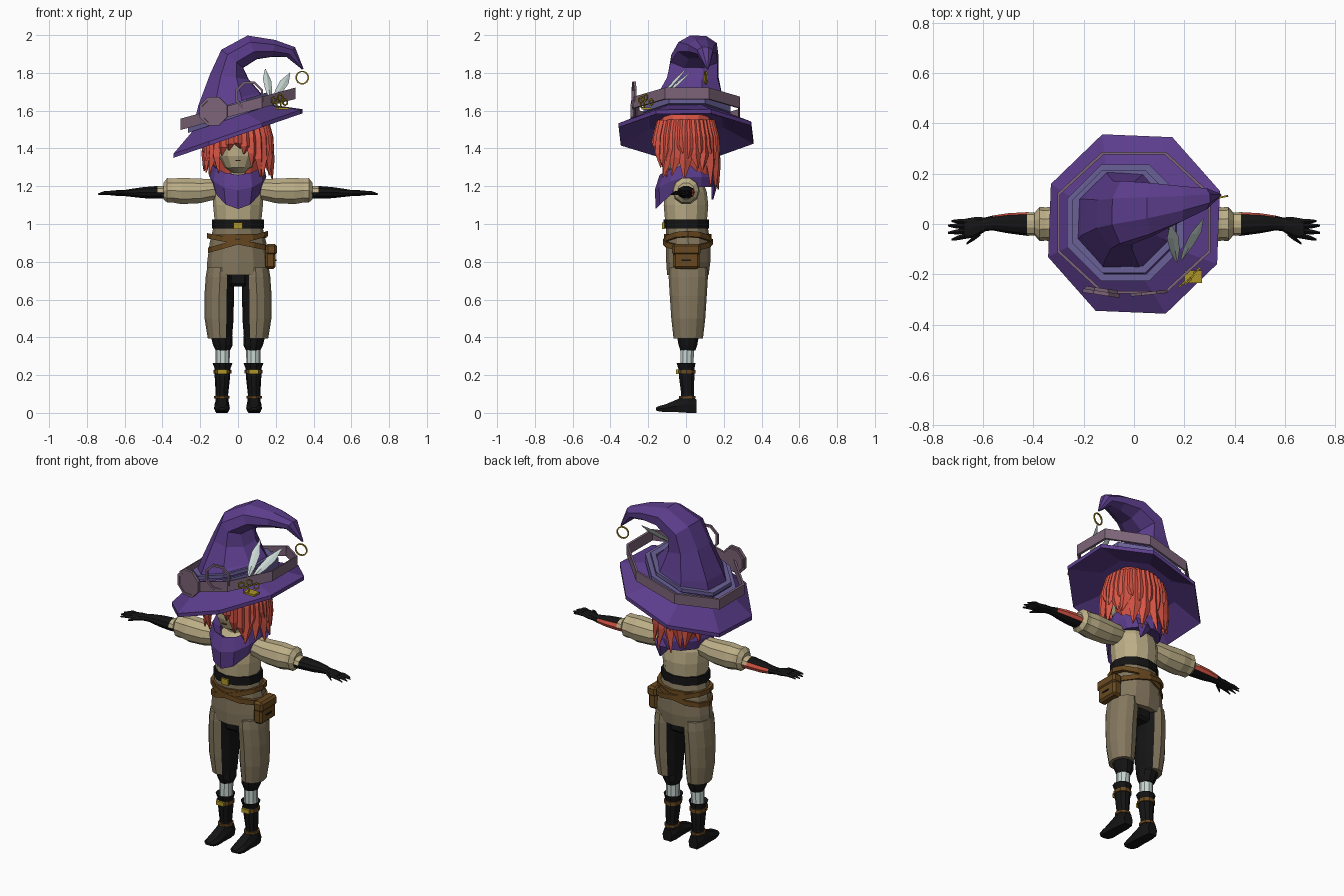
import bpy, bmesh, math, random
from mathutils import Vector as V

random.seed(4)
COL = {"purple": (.107, .047, .263), "lavender": (.14, .115, .305), "mauve": (.2, .127, .188),
       "red": (.68, .09, .06), "cream": (.5, .42, .24), "tan": (.23, .185, .112),
       "black": (.007, .007, .007), "brown": (.14, .066, .014), "gold": (.42, .3, .02),
       "white": (.58, .68, .65)}
MATS = {}
for key, c in COL.items():
    MATS[key] = bpy.data.materials.new(key)
    MATS[key].diffuse_color = (*c, 1)


def finish(name, bm, mats, pick=None):
    """Turn a bmesh into a flat shaded object; pick(face) chooses the slot."""
    bmesh.ops.recalc_face_normals(bm, faces=bm.faces)
    if pick:
        for f in bm.faces:
            f.material_index = pick(f)
    me = bpy.data.meshes.new(name)
    bm.to_mesh(me)
    bm.free()
    for m in mats.split():
        me.materials.append(MATS[m])
    ob = bpy.data.objects.new(name, me)
    bpy.context.collection.objects.link(ob)
    return ob


def loft(name, rings, mats, closed=False, pick=None, s=1):
    bm = bmesh.new()
    vs = [[bm.verts.new((p[0] * s, p[1], p[2])) for p in r] for r in rings]
    pairs = list(zip(vs, vs[1:])) + ([(vs[-1], vs[0])] if closed else [])
    for a, b in pairs:
        for i in range(len(a)):
            j = (i + 1) % len(a)
            bm.faces.new((a[i], a[j], b[j], b[i]))
    if not closed:
        bm.faces.new(vs[0])
        bm.faces.new(vs[-1])
    return finish(name, bm, mats, pick)


def ring(c, u, v, n, off=0):
    c, u, v = V(c), V(u), V(v)
    return [c + u * math.cos(2 * math.pi * (i + off) / n) + v * math.sin(2 * math.pi * (i + off) / n)
            for i in range(n)]


def stack(name, rows, mats, n=10, **kw):
    """Rows of (centre x, centre y, z, radius x, radius y)."""
    return loft(name, [ring((x, y, z), (a, 0, 0), (0, b, 0), n) for x, y, z, a, b in rows], mats, **kw)


def band(name, c, rx, ry, h, mat, slope=0, n=10, off=0, t=.012):
    rings = []
    for d, dz in ((0, -h / 2), (0, h / 2), (-t, h / 2), (-t, -h / 2)):
        a = rx + d
        rings.append(ring((c[0], c[1], c[2] + dz), (a, 0, slope * a), (0, ry + d, 0), n, off))
    return loft(name, rings, mat, closed=True)


def strip(name, pts, widths, side, thick, mat):
    """Tapered blade with a diamond section along a path."""
    pts, side = [V(p) for p in pts], V(side).normalized()
    nrm = (pts[-1] - pts[0]).cross(side).normalized()
    return loft(name, [ring(p, side * w, nrm * min(thick, w), 4) for p, w in zip(pts, widths)], mat)


def box(name, c, size, mat, bevel=0):
    bm = bmesh.new()
    bmesh.ops.create_cube(bm, size=1)
    for v in bm.verts:
        v.co = V([v.co[i] * size[i] + c[i] for i in range(3)])
    if bevel:
        bmesh.ops.bevel(bm, geom=bm.edges[:], offset=bevel, segments=1, affect='EDGES')
    return finish(name, bm, mat)


def hoop(name, c, r, t, mat, n=8, turn=0):
    """Upright ring facing the front, turned about z."""
    e = V((math.cos(turn), math.sin(turn), 0))
    d = V((-e.y, e.x, 0))
    z = V((0, 0, 1))
    rings = []
    for i in range(n):
        a = 2 * math.pi * (i + .5) / n
        o = e * math.cos(a) + z * math.sin(a)
        rings.append(ring(V(c) + o * r, o * t, d * t, 4, .5))
    return loft(name, rings, mat, closed=True)


# Hat: brim and curled cone in one sweep (centre, direction x/z, radii)
sweep = [((-.03, 0, 1.535), (-.326, .945), .21, .21), ((0, 0, 1.468), (-.326, .945), .385, .38),
         ((0, 0, 1.49), (-.326, .945), .385, .38), ((-.035, 0, 1.56), (-.326, .945), .235, .235),
         ((-.045, .02, 1.66), (-.2, .98), .18, .19), ((-.045, .035, 1.78), (.15, .99), .11, .145),
         ((-.03, .045, 1.875), (.64, .77), .08, .135), ((.075, .06, 1.935), (.93, .36), .072, .11),
         ((.19, .08, 1.93), (.99, -.12), .048, .075), ((.28, .1, 1.91), (.76, -.64), .037, .045),
         ((.343, .115, 1.82), (.4, -.9), .005, .005)]
loft("hat", [ring(c, (d[1] * a, 0, -d[0] * a), (0, b, 0), 8, .45) for c, d, a, b in sweep], "purple")
band("hat_ribbon", (-.035, .005, 1.585), .25, .25, .05, "lavender", .34, 8, .5, .03)
band("hat_ribbon_edge", (-.04, .01, 1.625), .222, .222, .02, "lavender", .32, 8, .5, .03)
band("goggle_strap", (0, .005, 1.61), .33, .305, .06, "mauve", .27, 8, .5)
# Goggles: one solid lens and one open rim
hoop("goggle_rim_left", (-.13, -.275, 1.597), .073, .011, "mauve", turn=-.15)
hoop("goggle_rim_right", (.06, -.275, 1.68), .073, .009, "mauve", turn=.1)
loft("goggle_lens", [ring((-.13, y, 1.597), (.07, -.01, 0), (0, 0, .07), 8, .5) for y in (-.28, -.255)], "mauve")
# Hat charms and feathers
hoop("tip_ring", (.34, .105, 1.775), .033, .005, "gold", 12, .2)
for i, (x, y, z) in enumerate([(.19, -.24, 1.655), (.225, -.215, 1.67), (.25, -.185, 1.645), (.215, -.23, 1.63)]):
    hoop(f"charm_{i}", (x, y, z), .017, .005, "gold", 6, .7)
box("charm_bar", (.235, -.21, 1.612), (.07, .05, .012), "gold")
for i, (a, b) in enumerate([((.17, -.15, 1.66), (.145, .0, 1.82)), ((.19, -.14, 1.66), (.275, .02, 1.8))]):
    a, b = V(a), V(b)
    strip(f"feather_{i}", [a, a.lerp(b, .3), a.lerp(b, .65), b], [.005, .02, .024, .002],
          (1, .2, -.3), .005, "white")

# Head, mouth and hair
stack("head", [(0, -.02, 1.27, .03, .04), (0, -.025, 1.3, .07, .09), (0, -.02, 1.36, .105, .115),
               (0, -.01, 1.45, .12, .125), (0, 0, 1.54, .1, .1)], "cream", 12)
stack("neck", [(0, 0, 1.2, .05, .05), (0, -.01, 1.32, .045, .045)], "cream", 8)
box("mouth", (0, -.131, 1.335), (.028, .008, .005), "brown")
stack("hair_crown", [(0, 0, 1.45, .14, .14), (0, 0, 1.5, .155, .155), (0, 0, 1.58, .13, .13)], "red", 12)
stack("hair_back", [(0, .06, 1.25, .12, .085), (0, .055, 1.33, .15, .11), (0, .045, 1.46, .155, .115)], "red", 12)


def lock(i, deg, tip, w, out=1.0):
    a = math.radians(deg)
    d = V((math.cos(a) * .165, math.sin(a) * .155, 0))
    pts = [d * .85 + V((0, 0, 1.55)), d * 1.0 + V((0, 0, 1.46)),
           d * 1.04 + V((0, 0, 1.46 * .45 + tip * .55)), d * out + V((0, 0, tip))]
    sway = random.uniform(-.025, .025)
    side = V((-d.y, d.x, 0)).normalized()
    pts[3] += side * sway
    strip(f"hair_lock_{i}", pts, [w * .8, w, w * .8, .003], side, .022, "red")


for i in range(15):                                   # sides and back
    deg = -38 + i * 256 / 14
    lock(i, deg, random.uniform(1.17, 1.23) if 40 < deg < 140 else random.uniform(1.23, 1.3), .042, 1.1)
for i in range(14):                                   # second, shorter layer
    lock(20 + i, -30 + i * 240 / 13, random.uniform(1.3, 1.38), .04, 1.14)
for i, (deg, tip) in enumerate([(-132, 1.27), (-118, 1.36), (-105, 1.39), (-90, 1.4), (-76, 1.37), (-64, 1.3), (-50, 1.25)]):
    lock(40 + i, deg, tip, .032, .97)                 # fringe

# Scarf drooping to a point in front
rows = [(.08, .08, 1.22, .02), (.095, .105, 1.28, .04), (.135, .14, 1.315, .055),
        (.15, .165, 1.25, .07), (.13, .16, 1.195, .115), (.1, .1, 1.2, .04)]
scarf = []
for a, b, z, drop in rows:
    r = ring((0, 0, z), (a, 0, 0), (0, b, 0), 12)
    for p in r:
        p.z -= drop * max(0, -p.y / b) ** 1.5
    scarf.append(r)
loft("scarf", scarf, "purple", closed=True)
strip("scarf_tail", [(.03, .12, 1.27), (.05, .15, 1.2), (.07, .14, 1.13)], [.06, .05, .005], (1, 0, 0), .015, "purple")

# Torso, waist belt, hips and hip belts
stack("shirt", [(0, 0, 1.0, .122, .11), (0, 0, 1.03, .125, .112), (0, 0, 1.1, .132, .118),
                (0, 0, 1.17, .135, .11), (0, 0, 1.235, .115, .085), (0, 0, 1.26, .06, .06)], "cream", 12)
band("waist_belt", (0, .002, 1.0), .137, .12, .048, "black", 0, 12, t=.03)
box("belt_buckle", (0, -.121, .99), (.045, .012, .035), "gold")
stack("trouser_hips", [(0, .01, .73, .165, .11), (0, .012, .8, .163, .117), (0, .012, .9, .15, .117),
                       (0, .005, .985, .13, .11)], "tan", 12)
box("trouser_crotch", (0, .012, .71), (.1, .15, .08), "black", .015)
band("hip_belt_rising", (0, .01, .905), .16, .13, .028, "brown", .28, 12, t=.02)
band("hip_belt_falling", (0, .01, .905), .163, .132, .028, "brown", -.2, 12, t=.02)
band("hip_belt_upper", (0, .01, .935), .152, .126, .022, "brown", .02, 12, t=.02)
# Pouch on the right hip
box("pouch", (.172, .002, .825), (.055, .14, .125), "brown", .012)
box("pouch_flap", (.176, .002, .865), (.06, .15, .06), "brown", .012)
box("pouch_slot", (.2, .002, .808), (.006, .05, .008), "black")

for s, tag in ((-1, "left"), (1, "right")):
    # Puffed sleeve
    loft("sleeve_" + tag, [ring((x, 0, z), (0, r, 0), (0, 0, r), 10) for x, z, r in
         [(.08, 1.185, .05), (.14, 1.182, .06), (.2, 1.175, .068), (.3, 1.175, .073), (.35, 1.177, .066),
          (.375, 1.178, .068), (.395, 1.175, .045)]], "cream", s=s)
    # Forearm: black guard with a red back panel and bare skin near the cuff
    loft("forearm_" + tag, [ring((x, y, z), (0, a, 0), (0, 0, b), 10) for x, y, z, a, b in
         [(.37, 0, 1.168, .045, .034), (.425, 0, 1.168, .047, .035), (.5, .003, 1.166, .04, .031),
          (.56, .004, 1.165, .03, .023), (.6, -.002, 1.164, .026, .017)]], "black red cream", s=s,
         pick=lambda f: 2 if abs(f.calc_center_median().x) < .42 and f.normal.z > .2 else
         1 if f.normal.y > .55 and abs(f.calc_center_median().x) < .57 else 0)
    # Hand and fingers
    loft("palm_" + tag, [ring((x, y, 1.164), (0, a, 0), (0, 0, b), 8) for x, y, a, b in
         [(.585, 0, .026, .016), (.63, -.012, .04, .016), (.675, -.02, .04, .012)]], "black", s=s)
    for i, (p, q) in enumerate([((.66, .008), (.725, .012)), ((.67, -.01), (.74, -.006)), ((.67, -.028), (.74, -.035)),
                                ((.665, -.046), (.725, -.062)), ((.61, -.035), (.665, -.078))]):
        strip(f"finger_{tag}_{i}", [(s * p[0], p[1], 1.164), (s * (p[0] + q[0]) / 2, (p[1] + q[1]) / 2, 1.165),
              (s * q[0], q[1], 1.158)], [.011, .01, .004], (0, 1, 0), .01, "black")
    # Trouser leg with black inner panel
    stack("trouser_leg_" + tag, [(.093, .012, .77, .07, .1), (.095, .012, .72, .076, .104), (.1, .012, .62, .078, .098),
                                 (.1, .012, .5, .077, .09), (.096, .012, .395, .064, .078)], "tan black", 12, s=s,
          pick=lambda f: int(abs(f.calc_center_median().x) < .062 and f.calc_center_median().z < .76))
    # Knee cuff, sock and boot
    stack("knee_cuff_" + tag, [(.08, .01, .33, .038, .042), (.08, .01, .36, .052, .052), (.088, .01, .41, .058, .062)], "black", s=s)
    stack("sock_" + tag, [(.082, .005, .22, .036, .036), (.08, .006, .34, .038, .038)], "white", s=s)
    stack("boot_shaft_" + tag, [(.085, .01, .03, .036, .042), (.085, .008, .1, .033, .035), (.083, .004, .18, .04, .042),
                                (.082, .002, .235, .042, .045), (.082, 0, .265, .053, .053), (.082, .002, .25, .036, .038)],
          "black", s=s)
    foot = [(.055, .03, 0, .07), (.01, .038, 0, .1), (-.05, .04, .004, .07), (-.11, .042, .004, .045),
            (-.145, .034, .008, .036), (-.16, .018, .014, .028)]
    loft("boot_foot_" + tag, [[(.085 + w * .8, y, a), (.085 + w, y, (a + b) / 2), (.085 + w * .6, y, b),
         (.085 - w * .6, y, b), (.085 - w, y, (a + b) / 2), (.085 - w * .8, y, a)] for y, w, a, b in foot], "black", s=s)
    band("boot_strap_" + tag, (s * .083, .003, .218), .048, .049, .02, "brown")
    band("ankle_strap_" + tag, (s * .085, .007, .083), .041, .045, .014, "brown")
    box("boot_buckle_" + tag, (s * .083, -.046, .218), (.05, .012, .024), "gold")
